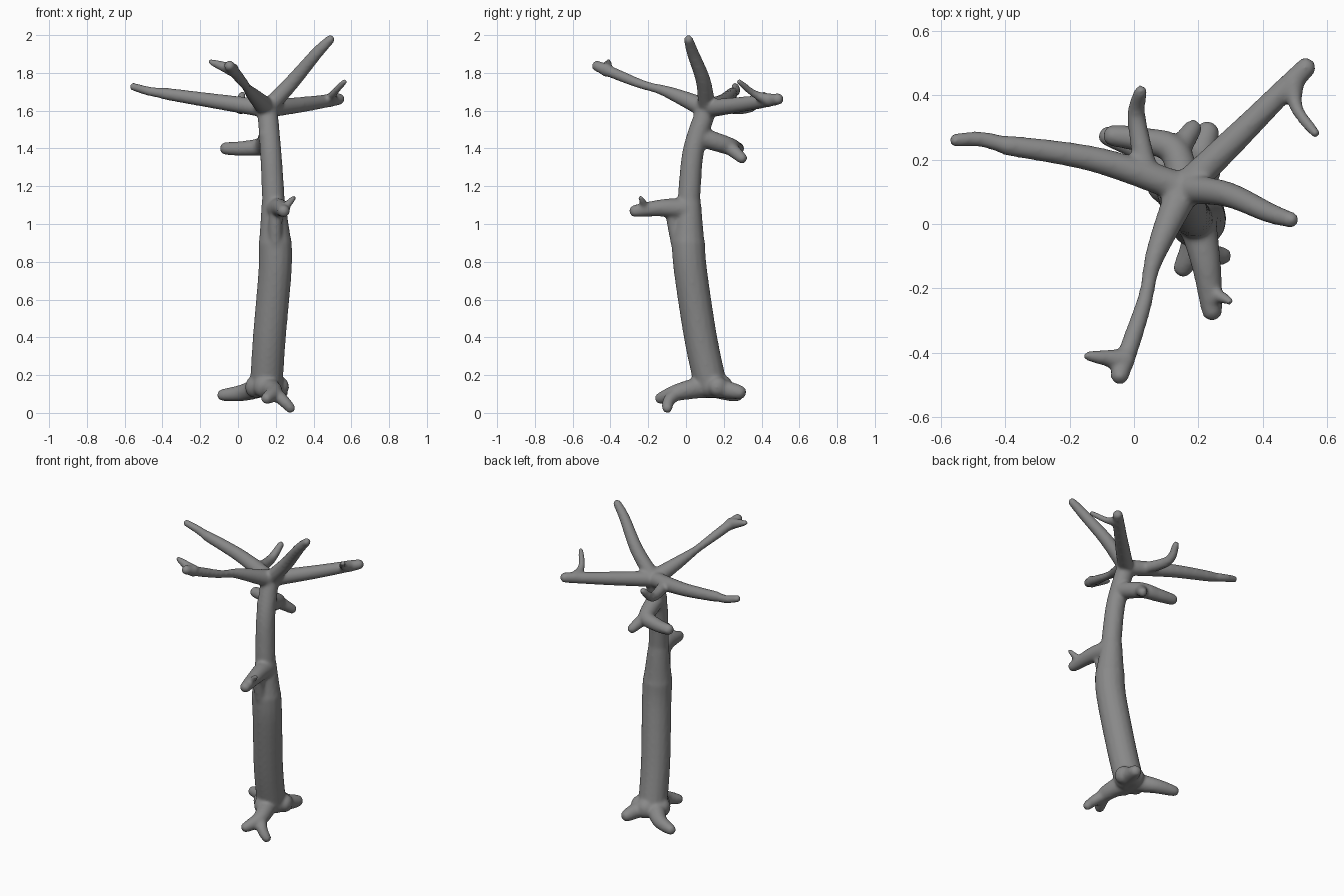
import bpy, bmesh, math
from mathutils import Vector

if "Cube" in bpy.data.objects:
    bpy.data.objects.remove(bpy.data.objects["Cube"])

SIDES, STEPS = 16, 24
bm = bmesh.new()


def spline(p, u):
    """Smooth curve through the points p, u from 0 to 1."""
    u *= len(p) - 1
    i = min(int(u), len(p) - 2)
    t = u - i
    a, b, c, d = p[max(i - 1, 0)], p[i], p[i + 1], p[min(i + 2, len(p) - 1)]
    return b + 0.5 * ((c - a) * t + (2 * a - 5 * b + 4 * c - d) * t * t
                      + (3 * b - a - 3 * c + d) * t ** 3)


def limb(r0, r1, *points, waist=0.0):
    """Tapering tube with domed ends; waist pinches its middle. Returns its points."""
    p = [Vector(q) for q in points]
    path = [spline(p, k / STEPS) for k in range(STEPS + 1)]
    side, loops = None, []
    for k, c in enumerate(path):
        t = (path[min(k + 1, STEPS)] - path[max(k - 1, 0)]).normalized()
        side = side or t.orthogonal()
        side = (side - t * side.dot(t)).normalized()
        up, u = t.cross(side), k / STEPS
        r = (r0 + (r1 - r0) * u) * (1 - waist * math.sin(math.pi * u) ** 2)
        dome = [j / 4 * math.pi / 2 * 0.95 for j in range(5)]
        angles = [-a for a in dome[::-1]] if k == 0 else dome if k == STEPS else [0]
        for a in angles:
            ring = c + t * r * 0.8 * math.sin(a)
            turn = [2 * math.pi * s / SIDES for s in range(SIDES)]
            loops.append([bm.verts.new(ring + r * math.cos(a) * (side * math.cos(w) + up * math.sin(w)))
                          for w in turn])
    for a, b in zip(loops, loops[1:]):
        for s in range(SIDES):
            n = (s + 1) % SIDES
            bm.faces.new((a[s], a[n], b[n], b[s]))
    bm.faces.new(loops[0][::-1])
    bm.faces.new(loops[-1])
    return p


def twig(parent, u, r0, r1, *points, waist=0.0):
    """Side shoot starting on another limb at position u."""
    return limb(r0, r1, spline(parent, u), *points, waist=waist)


# trunk: thick lower part, shoulder, slimmer upper part
lower = limb(.087, .089, (.15, .13, .15), (.166, .077, .4), (.196, .024, .75), (.197, .012, .9))
limb(.089, .056, lower[-1], (.186, .018, 1.15))
upper = limb(.062, .054, (.192, .012, 1.02), (.184, .02, 1.2), (.172, .042, 1.4), (.155, .11, 1.61))

# crown: left, back right, right and front branches
left = twig(upper, 1, .05, .031, (-.12, .2, 1.65), (-.4, .245, 1.692))
twig(left, 1, .028, .021, (-.48, .264, 1.705), (-.558, .26, 1.728))
back = twig(upper, 1, .05, .031, (.36, .31, 1.635), (.538, .49, 1.662))
right = twig(upper, 1, .048, .024, (.29, .092, 1.755), (.42, .035, 1.908), (.492, .012, 1.98))
front = limb(.054, .029, upper[-1], (.065, -.1, 1.70), (.03, -.25, 1.745), (-.046, -.475, 1.838), waist=.42)

# crown twigs
twig(left, .24, .038, .02, (.008, .33, 1.615), (.022, .415, 1.685))
twig(back, .84, .037, .015, (.505, .36, 1.69), (.565, .28, 1.755), waist=.2)
twig(front, .9, .038, .014, (-.15, -.41, 1.86))

# forked branch behind the upper trunk
fork = limb(.055, .033, (.165, .05, 1.47), (.13, .22, 1.415), (.03, .26, 1.4), (-.07, .275, 1.4))
twig(fork, .33, .042, .028, (.185, .3, 1.345))

# short branch in front, its twig and the ridge under it
stub = limb(.06, .032, (.2, -.01, 1.08), (.225, -.13, 1.085), (.243, -.275, 1.068))
twig(stub, .75, .027, .014, (.298, -.24, 1.14))
limb(.04, .034, (.2, -.02, .8), (.197, -.06, .98), (.207, -.075, 1.06))

# root base with left, back and forked front roots
limb(.058, .055, (.085, .12, .138), (.225, .17, .138))
limb(.06, .06, (.14, .06, .138), (.16, .2, .138))
limb(.06, .031, (.12, .14, .14), (.03, .23, .108), (-.085, .275, .094))
limb(.062, .036, (.18, .13, .14), (.23, .29, .108))
root = limb(.062, .03, (.15, .1, .14), (.19, -.04, .11), (.15, -.14, .075))
twig(root, .5, .038, .027, (.24, -.09, .065), (.28, -.1, .022))

mesh = bpy.data.meshes.new("tree")
bm.to_mesh(mesh)
bm.free()
tree = bpy.data.objects.new("bare_tree", mesh)
bpy.context.collection.objects.link(tree)

# fuse the limbs into one skin and soften the joints
fuse = tree.modifiers.new("fuse", 'REMESH')
fuse.mode = 'VOXEL'
fuse.voxel_size = 0.009
fuse.use_smooth_shade = True
soft = tree.modifiers.new("soften", 'SMOOTH')
soft.factor = 0.5
soft.iterations = 10

# keep the fused skin as the final mesh, in dark grey bark
skin = bpy.data.meshes.new_from_object(tree.evaluated_get(bpy.context.evaluated_depsgraph_get()))
tree.modifiers.clear()
tree.data = skin
bark = bpy.data.materials.new("bark")
bark.diffuse_color = (0.25, 0.25, 0.25, 1)
bark.use_nodes = True
bark.node_tree.nodes["Principled BSDF"].inputs["Base Color"].default_value = bark.diffuse_color
skin.materials.clear()
skin.materials.append(bark)
